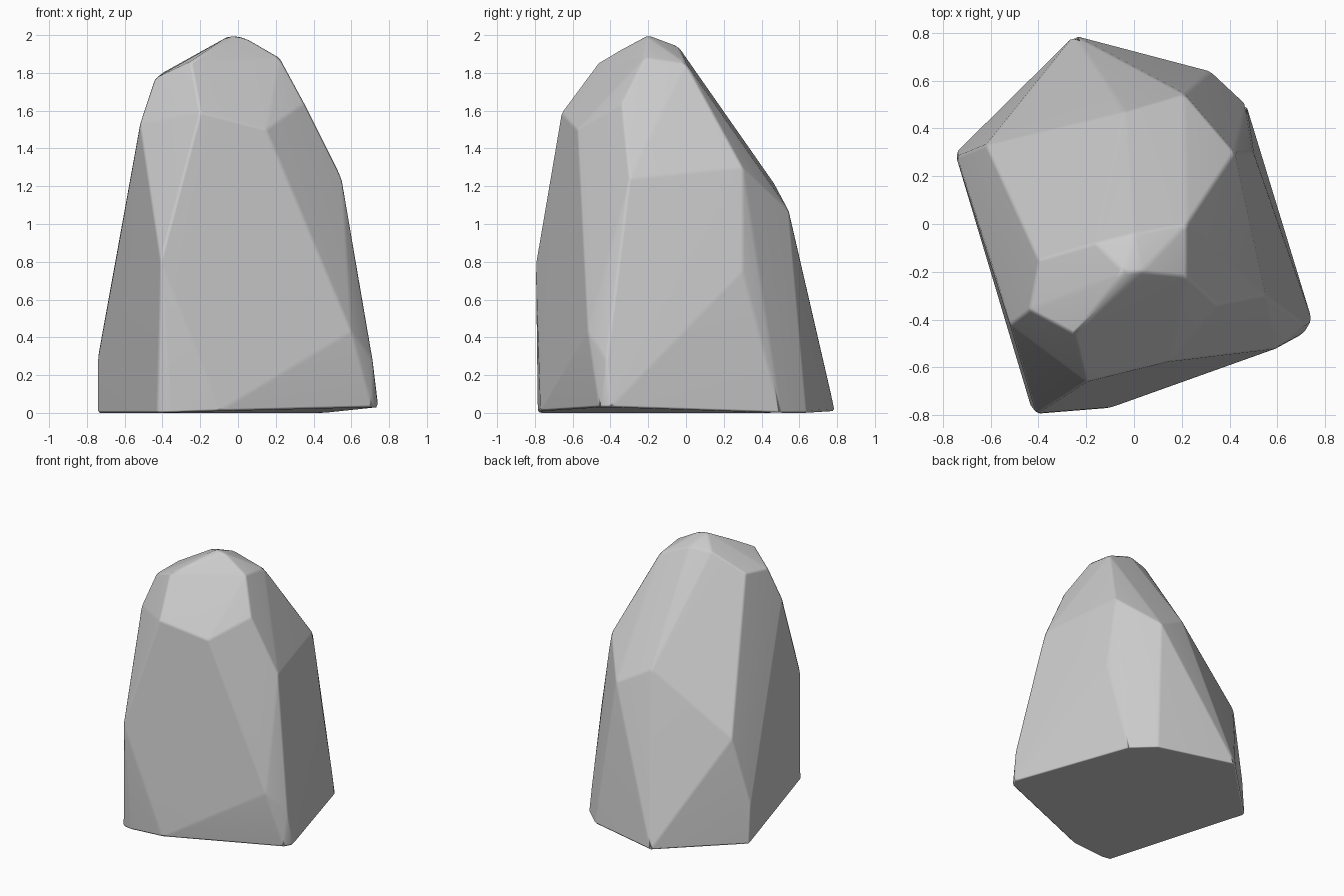
import bpy, bmesh, math

if "Cube" in bpy.data.objects:
    bpy.data.objects.remove(bpy.data.objects["Cube"])

# Corner points of the boulder, ring by ring
base = [(-.43, -.77, 0), (-.36, -.785, 0), (-.1, -.77, .01), (.71, -.46, .03),
        (.745, -.4, .03), (.47, .5, 0), (.32, .64, 0), (-.25, .79, .01), (-.745, .3, 0)]
middle = [(-.745, .28, .28), (.6, -.52, .43), (.715, -.42, .28), (-.41, -.795, .8),
          (-.62, .33, .78), (.5, .3, .75), (.55, -.3, 1.24), (.42, .3, 1.3),
          (.21, .545, 1.07), (-.04, .47, 1.21)]
upper = [(-.52, -.42, 1.53), (-.2, -.66, 1.59), (.15, -.575, 1.5), (.35, -.34, 1.64),
         (-.44, -.36, 1.77), (-.4, -.15, 1.8), (-.25, -.46, 1.86)]
crown = [(.22, -.22, 1.88), (.22, 0, 1.85), (0, -.04, 1.94), (-.16, -.08, 1.93),
         (-.04, -.2, 2), (.03, -.2, 1.99)]

# Rock body: convex hull, merged facets
bm = bmesh.new()
for p in base + middle + upper + crown:
    bm.verts.new(p)
res = bmesh.ops.convex_hull(bm, input=bm.verts)
loose = [v for v in bm.verts if not v.link_faces]
bmesh.ops.delete(bm, geom=loose, context='VERTS')
bmesh.ops.dissolve_limit(bm, angle_limit=math.radians(4), verts=bm.verts, edges=bm.edges)
bmesh.ops.recalc_face_normals(bm, faces=bm.faces)
for f in bm.faces:
    f.smooth = True
me = bpy.data.meshes.new("boulder")
bm.to_mesh(me)
bm.free()
rock = bpy.data.objects.new("boulder", me)
bpy.context.collection.objects.link(rock)

# Softly worn edges
bev = rock.modifiers.new("worn_edges", 'BEVEL')
bev.width = .012
bev.segments = 1
bev.limit_method = 'NONE'
wn = rock.modifiers.new("soft_normals", 'WEIGHTED_NORMAL')
wn.keep_sharp = False
